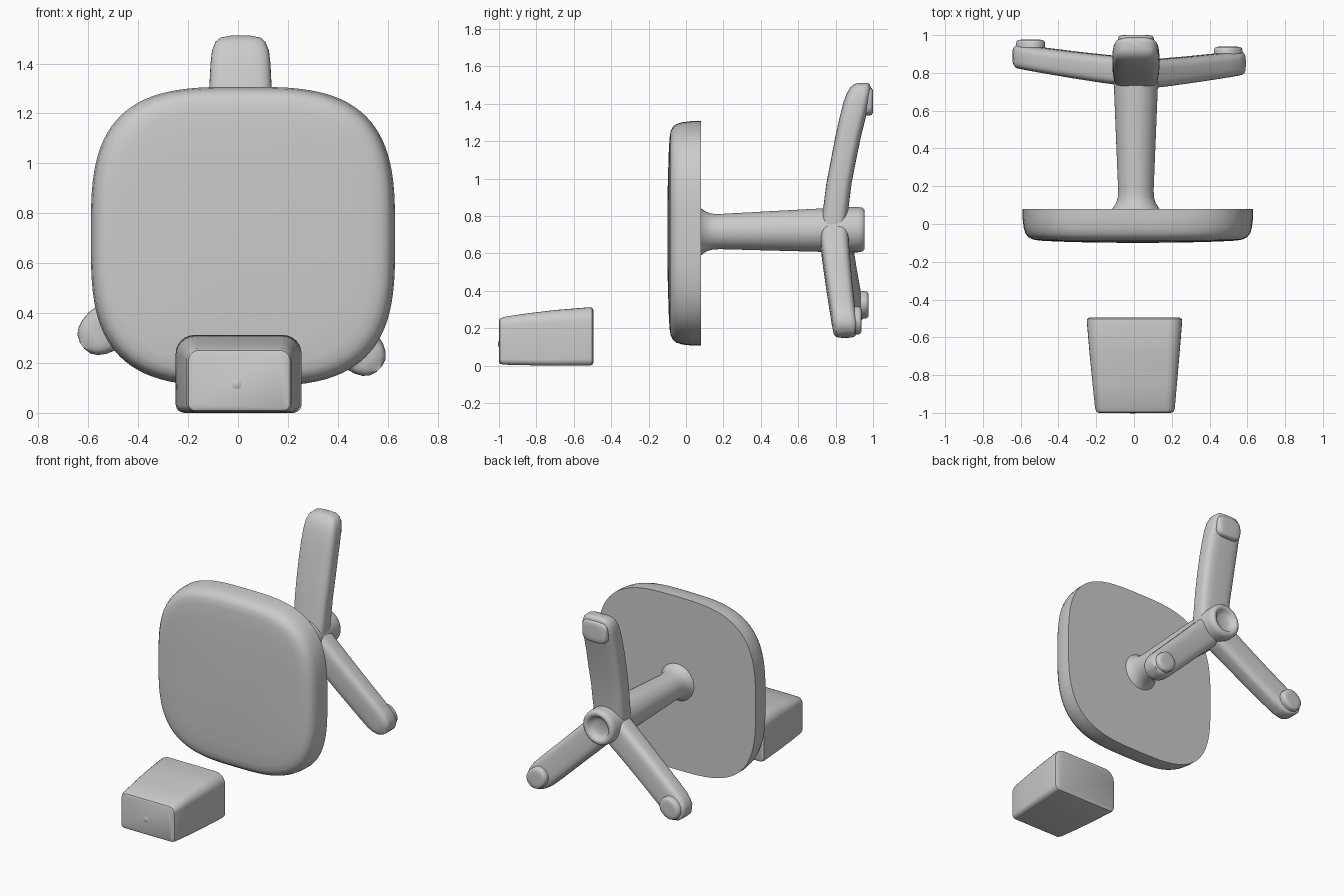
import bpy, bmesh
from math import sin, cos, pi, radians, copysign
from mathutils import Vector

if "Cube" in bpy.data.objects:
    bpy.data.objects.remove(bpy.data.objects["Cube"])


def sup(a, n):
    """Point on a unit superellipse at angle a."""
    c, s = cos(a), sin(a)
    return (copysign(abs(c) ** (2 / n), c), copysign(abs(s) ** (2 / n), s))


def loft(name, rings, angle=40):
    """Skin a list of equal-length point rings and cap both ends."""
    bm = bmesh.new()
    vs = [[bm.verts.new(p) for p in ring] for ring in rings]
    n = len(vs[0])
    for a, b in zip(vs, vs[1:]):
        for i in range(n):
            j = (i + 1) % n
            bm.faces.new((a[i], a[j], b[j], b[i]))
    bm.faces.new(vs[0][::-1])
    bm.faces.new(vs[-1])
    bmesh.ops.recalc_face_normals(bm, faces=bm.faces)
    mesh = bpy.data.meshes.new(name)
    bm.to_mesh(mesh)
    bm.free()
    ob = bpy.data.objects.new(name, mesh)
    bpy.context.collection.objects.link(ob)
    bpy.ops.object.select_all(action='DESELECT')
    ob.select_set(True)
    bpy.context.view_layer.objects.active = ob
    bpy.ops.object.shade_smooth_by_angle(angle=radians(angle))
    return ob


def ring_xz(cx, cz, y, hx, hz, n=2.0, count=48):
    pts = [sup(2 * pi * i / count, n) for i in range(count)]
    return [(cx + u * hx, y, cz + v * hz) for u, v in pts]


# Seat: domed squircle facing forward, flat back with a crisp edge
seat = [(0.08, 1), (0.03, 1), (-0.02, 0.99), (-0.05, 0.975), (-0.07, 0.95),
        (-0.082, 0.91), (-0.088, 0.85), (-0.093, 0.7), (-0.098, 0.4), (-0.1, 0.06)]
loft("seat", [ring_xz(0.02, 0.707, y, 0.61 * s, 0.6 * s, 3.2, 96) for y, s in seat])

# Post: flared at the seat, widening to a hub with a dished end
post = [(0.07, 0.135), (0.085, 0.122), (0.11, 0.105), (0.14, 0.096), (0.18, 0.094),
        (0.45, 0.105), (0.7, 0.115), (0.8, 0.12), (0.92, 0.121), (0.943, 0.117),
        (0.955, 0.105), (0.955, 0.09), (0.948, 0.078), (0.93, 0.068), (0.922, 0.05), (0.92, 0.01)]
loft("post", [ring_xz(0.01, 0.714 + 0.014 * y, y, r, r) for y, r in post], 50)


def leg(name, degrees, stations, pad):
    """Stations are (distance from hub, front y, back y, half width)."""
    d = Vector((cos(radians(degrees)), 0, sin(radians(degrees))))
    t = Vector((-d.z, 0, d.x))
    hub = Vector((0.01, 0, 0.722))
    rings = []
    for r, y0, y1, w in stations:
        ring = []
        for i in range(40):
            u, v = sup(2 * pi * i / 40, 3.6)
            ring.append(hub + d * r + t * (u * w)
                        + Vector((0, (y0 + y1) / 2 + v * (y1 - y0) / 2, 0)))
        rings.append(ring)
    loft(name, rings)
    # Foot pad on the rear face of the tip
    r, y, pr, pt, n = pad
    rings = []
    for dy, s in ((-0.06, 1), (-0.018, 1), (-0.007, 0.95), (-0.001, 0.82), (0, 0.5)):
        ring = []
        for i in range(32):
            u, v = sup(2 * pi * i / 32, n)
            ring.append(hub + d * (r + u * pr * s) + t * (v * pt * s) + Vector((0, y + dy, 0)))
        rings.append(ring)
    loft(name + "_foot", rings, 50)


leg("upper_leg", 90,
    [(0.03, 0.715, 0.86, 0.115), (0.13, 0.735, 0.87, 0.12), (0.25, 0.75, 0.885, 0.122),
     (0.38, 0.775, 0.91, 0.125), (0.5, 0.798, 0.935, 0.125), (0.6, 0.82, 0.96, 0.124),
     (0.68, 0.84, 0.98, 0.12), (0.73, 0.858, 0.988, 0.114), (0.765, 0.878, 0.988, 0.1),
     (0.782, 0.9, 0.982, 0.08), (0.79, 0.92, 0.97, 0.04)],
    (0.69, 1.0, 0.075, 0.095, 3.5))

# Lower legs share their shape, with a slightly different sweep
for name, degrees, base, rise in (("left_leg", 215.5, 0.728, 0.1), ("right_leg", 315.5, 0.713, 0.078)):
    shape = [(0.05, 0.1), (0.2, 0.098), (0.4, 0.096), (0.6, 0.095), (0.68, 0.093),
             (0.72, 0.083), (0.75, 0.067), (0.77, 0.046), (0.78, 0.015)]
    stations = []
    for r, w in shape:
        y = base + rise * (r / 0.78) ** 1.2
        inset = 0.012 if r > 0.76 else 0
        stations.append((r, y + inset, y + 0.155 - 0.03 * r / 0.78 - inset, w))
    leg(name, degrees, stations, (0.685, base + rise + 0.148, 0.078, 0.068, 2.2))

# Tapered block in front: rounded box with smaller front face


def block_ring(y, x0, x1, z0, z1, rt, rb):
    pts = []
    for cx, cz, r, a0 in ((x1 - rt, z1 - rt, rt, 0), (x0 + rt, z1 - rt, rt, 90),
                          (x0 + rb, z0 + rb, rb, 180), (x1 - rb, z0 + rb, rb, 270)):
        for k in range(7):
            a = radians(a0 + 15 * k)
            pts.append((cx + r * cos(a), y, cz + r * sin(a)))
    return pts


loft("block", [
    block_ring(-1.0, -0.185, 0.195, 0.018, 0.238, 0.03, 0.02),
    block_ring(-0.995, -0.198, 0.208, 0.01, 0.25, 0.04, 0.025),
    block_ring(-0.975, -0.206, 0.216, 0.005, 0.26, 0.045, 0.03),
    block_ring(-0.85, -0.219, 0.227, 0.002, 0.279, 0.055, 0.03),
    block_ring(-0.7, -0.234, 0.24, 0.0, 0.297, 0.065, 0.032),
    block_ring(-0.515, -0.25, 0.255, 0.0, 0.312, 0.075, 0.035),
    block_ring(-0.502, -0.248, 0.253, 0.003, 0.309, 0.073, 0.035),
    block_ring(-0.495, -0.235, 0.24, 0.015, 0.296, 0.062, 0.03)], 30)

# Small nub on the block's front
loft("block_nub", [ring_xz(-0.006, 0.115, y, s, s, 3, 16)
                   for y, s in ((-0.98, 0.02), (-1.0, 0.018), (-1.004, 0.01))])
